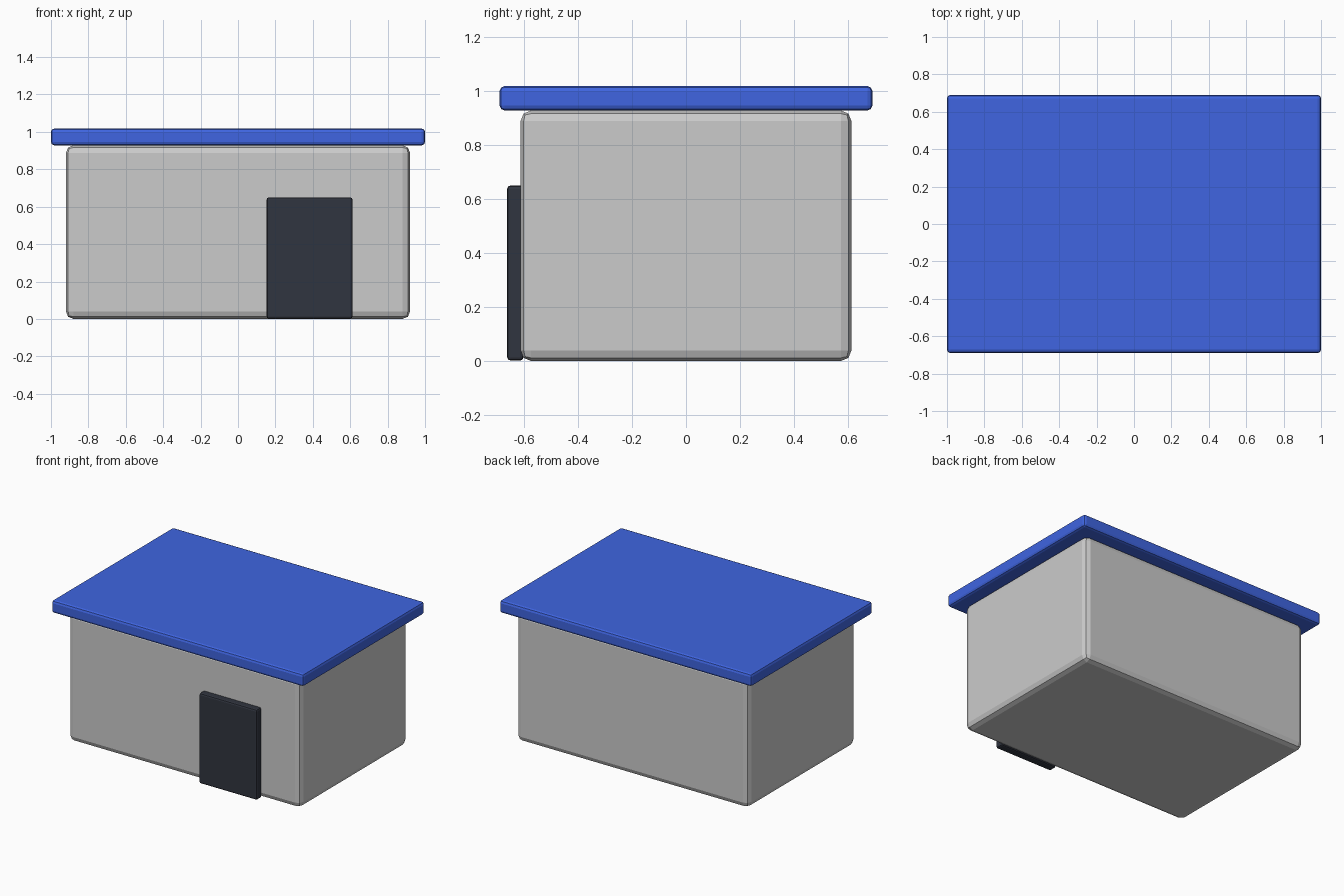
import bpy

if "Cube" in bpy.data.objects:
    bpy.data.objects.remove(bpy.data.objects["Cube"])


def box(name, lo, hi, bevel, color=None):
    """Bevelled box spanning two opposite corners."""
    centre = [(a + b) / 2 for a, b in zip(lo, hi)]
    bpy.ops.mesh.primitive_cube_add(size=1, location=centre)
    ob = bpy.context.object
    ob.name = name
    ob.scale = [b - a for a, b in zip(lo, hi)]
    bpy.ops.object.transform_apply(location=False, rotation=False, scale=True)
    mod = ob.modifiers.new("rounded_edges", 'BEVEL')
    mod.width = bevel
    mod.segments = 2
    if color:
        mat = bpy.data.materials.new(name + "_paint")
        mat.diffuse_color = color
        mat.use_nodes = True
        mat.node_tree.nodes["Principled BSDF"].inputs["Base Color"].default_value = mat.diffuse_color
        ob.data.materials.append(mat)
    return ob


# Plain grey walls
box("walls", (-0.92, -0.613, 0.0), (0.92, 0.613, 0.928), 0.04)

# Flat overhanging roof slab
box("roof", (-1.0, -0.69, 0.928), (1.0, 0.69, 1.018), 0.018, (0.05, 0.13, 0.75, 1))

# Dark door standing proud of the front wall, right of centre
box("door", (0.153, -0.662, 0.002), (0.612, -0.602, 0.65), 0.012, (0.03, 0.035, 0.05, 1))
